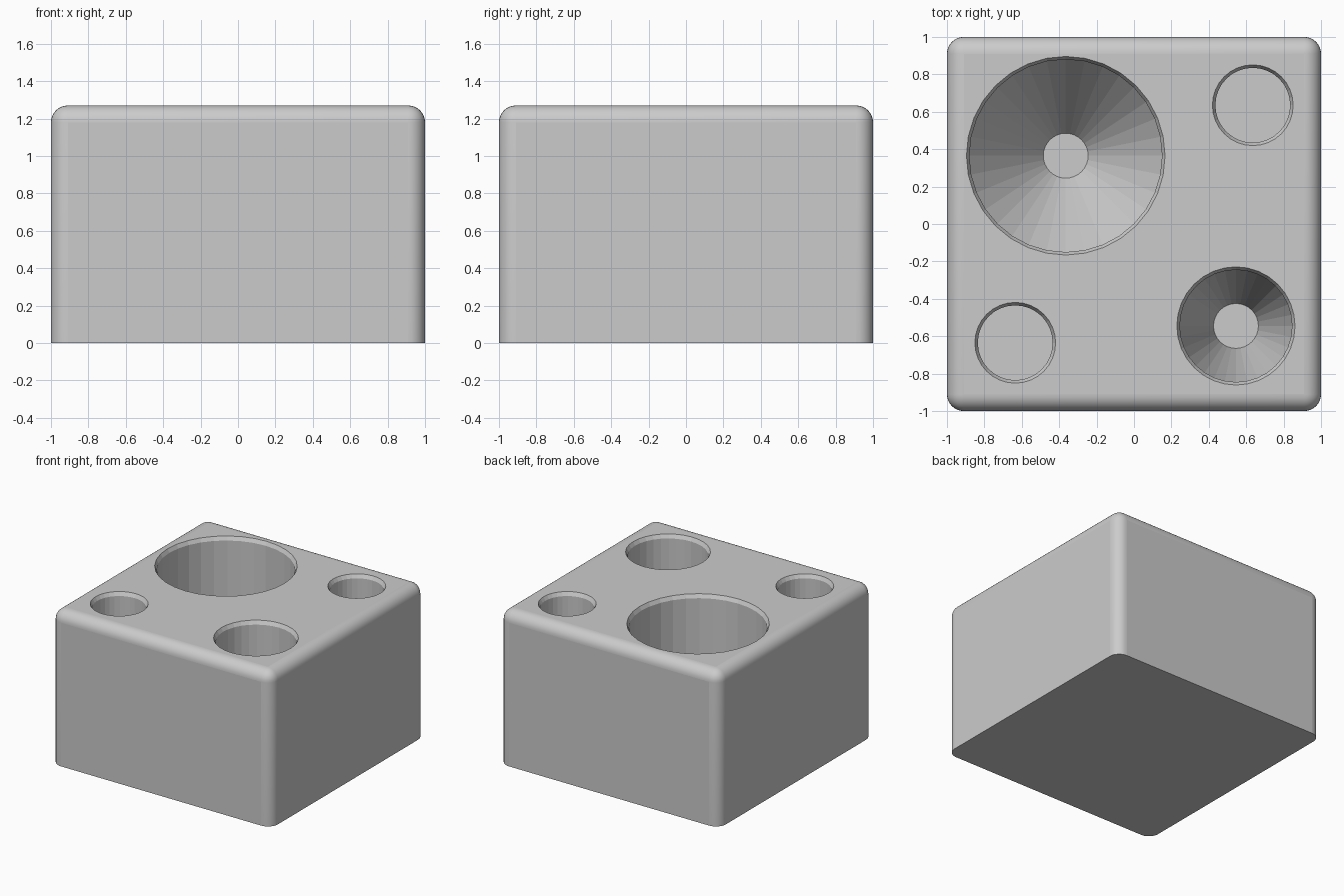
import bpy
import bmesh
from math import cos, sin, tau

HEIGHT = 1.27
FLOOR = 0.1        # level of the hole bottoms
SIDES = 32

cube = bpy.data.objects.get("Cube")
if cube:
    bpy.data.objects.remove(cube, do_unlink=True)

grey = bpy.data.materials.new("light_grey")
grey.use_nodes = True
grey.diffuse_color = (0.6, 0.6, 0.6, 1)
grey.node_tree.nodes["Principled BSDF"].inputs["Base Color"].default_value = grey.diffuse_color


def add_object(name, bm):
    bmesh.ops.recalc_face_normals(bm, faces=bm.faces)
    mesh = bpy.data.meshes.new(name)
    bm.to_mesh(mesh)
    bm.free()
    mesh.materials.append(grey)
    obj = bpy.data.objects.new(name, mesh)
    bpy.context.collection.objects.link(obj)
    return obj


def make_block():
    """Square block, rounded on its top and upright edges, sharp at the base."""
    bm = bmesh.new()
    bmesh.ops.create_cube(bm, size=1)
    for v in bm.verts:
        v.co = (v.co.x * 2, v.co.y * 2, (v.co.z + 0.5) * HEIGHT)
    edges = [e for e in bm.edges if max(v.co.z for v in e.verts) > 0.1]
    rounded = bmesh.ops.bevel(bm, geom=edges, offset=0.09, offset_type='OFFSET',
                              segments=8, profile=0.5, affect='EDGES')
    for f in rounded["faces"]:
        f.smooth = True
    return add_object("tube_rack_block", bm)


def make_cutter(name, x, y, profile):
    """Solid of revolution from (radius, z) points, capped at both ends."""
    bm = bmesh.new()
    rings = [[bm.verts.new((x + r * cos(tau * i / SIDES), y + r * sin(tau * i / SIDES), z))
              for i in range(SIDES)] for r, z in profile]
    for low, high in zip(rings, rings[1:]):
        for i in range(SIDES):
            j = (i + 1) % SIDES
            bm.faces.new((low[i], low[j], high[j], high[i]))
    bm.faces.new(rings[0])
    bm.faces.new(rings[-1])
    obj = add_object(name, bm)
    obj.hide_render = True
    return obj


def tube_hole(name, x, y, radius, tip=None, cone=0):
    """Round hole with a chamfered mouth and, if given, a conical bottom."""
    lip, lip_depth, above = 0.016, 0.03, 0.1
    profile = [(tip, FLOOR)] if tip else []
    profile += [(radius, FLOOR + cone), (radius, HEIGHT - lip_depth),
                (radius + lip, HEIGHT), (radius + lip, HEIGHT + above)]
    return make_cutter(name, x, y, profile)


block = make_block()
holes = [
    tube_hole("large_tube_hole", -0.365, 0.365, 0.515, tip=0.12, cone=0.55),
    tube_hole("medium_tube_hole", 0.545, -0.545, 0.3, tip=0.12, cone=0.7),
    tube_hole("small_tube_hole_back", 0.635, 0.635, 0.2),
    tube_hole("small_tube_hole_front", -0.635, -0.635, 0.2),
]

# Cut the holes, then drop the cutters
bpy.context.view_layer.objects.active = block
for hole in holes:
    cut = block.modifiers.new(hole.name, 'BOOLEAN')
    cut.operation = 'DIFFERENCE'
    cut.solver = 'EXACT'
    cut.object = hole
    bpy.ops.object.modifier_apply(modifier=cut.name)
    bpy.data.objects.remove(hole, do_unlink=True)
